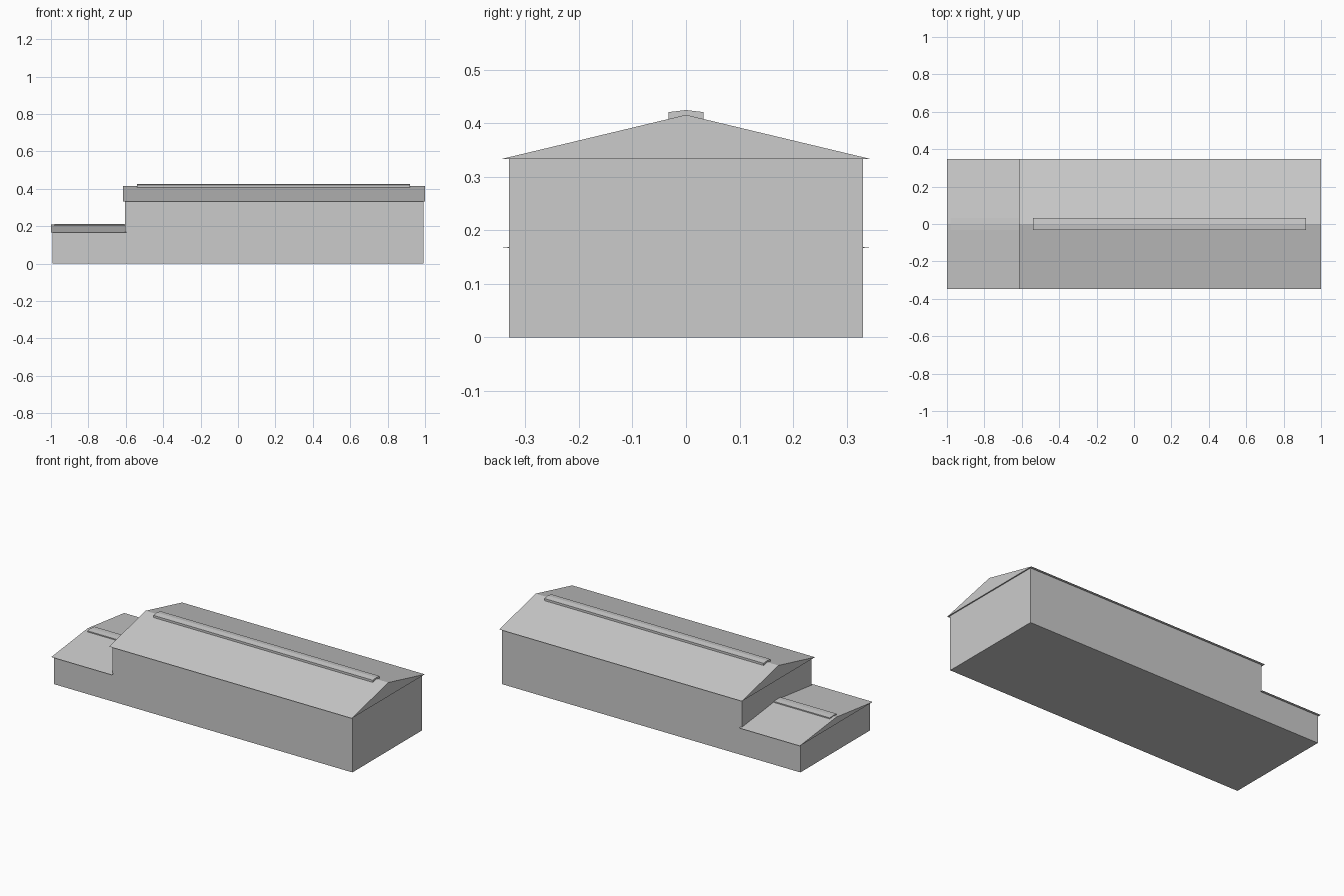
import bpy

# Remove the default cube only
cube = bpy.data.objects.get("Cube")
if cube:
    bpy.data.objects.remove(cube, do_unlink=True)

GREY = (0.6, 0.6, 0.6, 1.0)
grey = bpy.data.materials.new("plain_grey")
grey.use_nodes = True
grey.diffuse_color = GREY
grey.node_tree.nodes["Principled BSDF"].inputs["Base Color"].default_value = GREY


def extrude_profile(name, profile, axis, start, end):
    """Extrude a closed 2D profile along x (profile is y, z) or y (profile is x, z)."""
    def place(point, along):
        a, z = point
        return (along, a, z) if axis == "x" else (a, along, z)

    n = len(profile)
    verts = [place(p, along) for along in (start, end) for p in profile]
    faces = [tuple(reversed(range(n))), tuple(range(n, 2 * n))]
    faces += [(i, (i + 1) % n, n + (i + 1) % n, n + i) for i in range(n)]
    if axis == "y":
        faces = [tuple(reversed(f)) for f in faces]
    mesh = bpy.data.meshes.new(name)
    mesh.from_pydata(verts, [], faces)
    mesh.materials.append(grey)
    obj = bpy.data.objects.new(name, mesh)
    bpy.context.collection.objects.link(obj)
    return obj


def gable_roof(name, x0, x1, eave, ridge, half=0.347):
    """Solid roof prism with a flat underside and small overhang."""
    return extrude_profile(name, [(-half, eave), (half, eave), (0, ridge)], "x", x0, x1)


def ridge_cap(name, x0, x1, base, side, top, half=0.033):
    """Raised strip along the ridge with its own shallow peak."""
    profile = [(-half, base), (half, base), (half, side), (0, top), (-half, side)]
    return extrude_profile(name, profile, "x", x0, x1)


# Stepped walls of the hall and its lower annex
extrude_profile("walls", [(-0.993, 0), (0.993, 0), (0.993, 0.333), (-0.605, 0.333),
                          (-0.605, 0.167), (-0.993, 0.167)], "y", -0.331, 0.331)

# Main hall roof
gable_roof("main_roof", -0.615, 1.0, 0.333, 0.416)
ridge_cap("main_ridge_cap", -0.54, 0.92, 0.40, 0.421, 0.425)

# Annex roof
gable_roof("annex_roof", -1.0, -0.597, 0.167, 0.208)
ridge_cap("annex_ridge_cap", -0.98, -0.608, 0.198, 0.2105, 0.2125)
